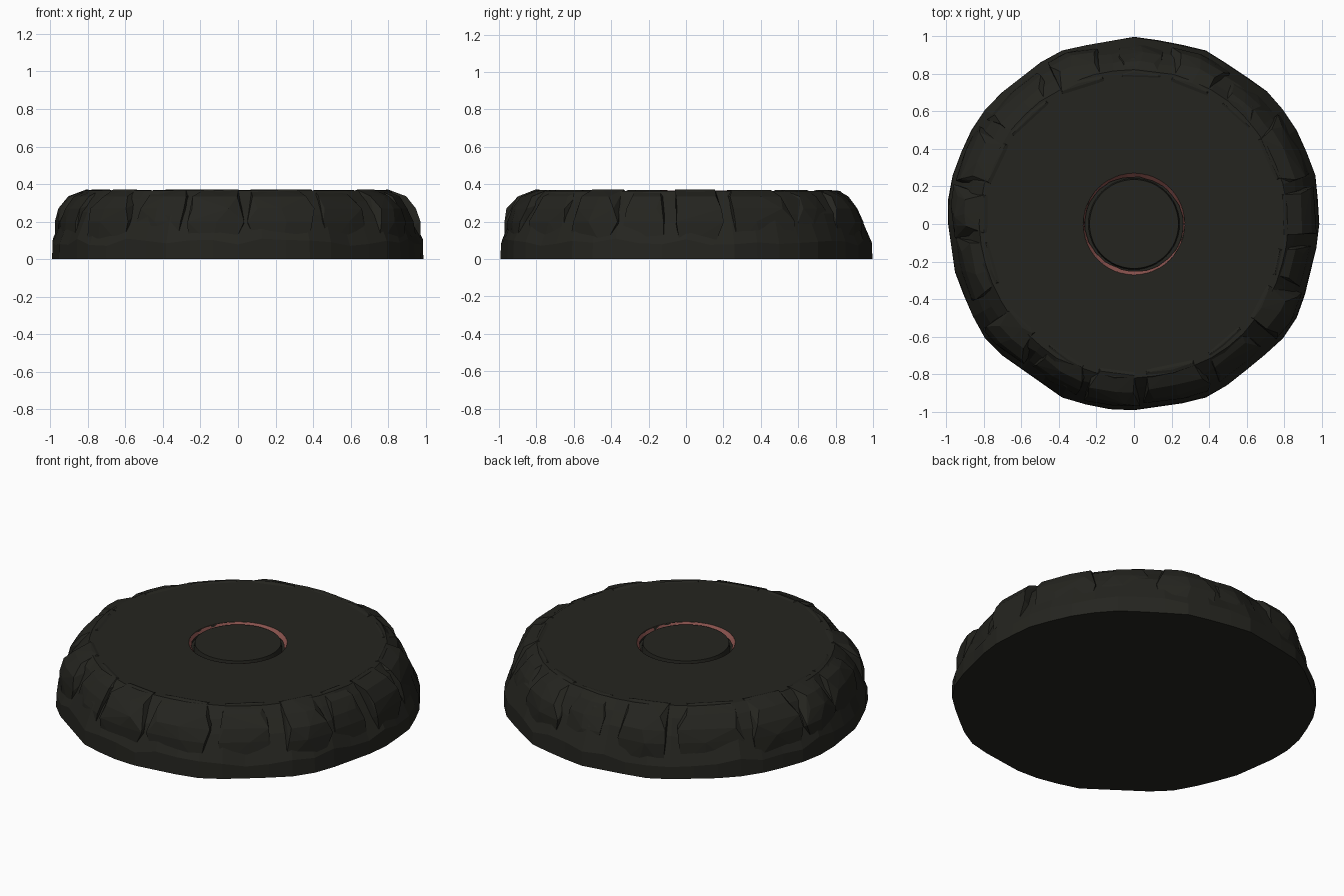
import bpy, bmesh, random
from math import sin, cos, radians, pi, atan2, hypot
from mathutils import Vector

if "Cube" in bpy.data.objects:
    bpy.data.objects.remove(bpy.data.objects["Cube"])

random.seed(7)

def material(name, col):
    m = bpy.data.materials.new(name)
    m.diffuse_color = (*col, 1)
    m.use_nodes = True
    m.node_tree.nodes["Principled BSDF"].inputs["Base Color"].default_value = m.diffuse_color
    return m

STONE = material("dark_stone", (0.018, 0.018, 0.014))
RED = material("red_glow", (0.25, 0.085, 0.075))

def finish(bm, name, mat):
    bmesh.ops.recalc_face_normals(bm, faces=bm.faces[:])
    me = bpy.data.meshes.new(name)
    bm.to_mesh(me)
    bm.free()
    me.materials.append(mat)
    ob = bpy.data.objects.new(name, me)
    bpy.context.collection.objects.link(ob)
    return ob

# plan outline of the base
OUTLINE = [(.99, -.05), (.97, .27), (.83, .58), (.74, .69), (.38, .93), (.02, 1.0),
           (-.38, .93), (-.46, .89), (-.73, .68), (-.86, .54), (-.97, .25), (-1, .07),
           (-.95, -.28), (-.81, -.6), (-.73, -.68), (-.36, -.94), (-.06, -1.0),
           (.36, -.94), (.51, -.85), (.79, -.62), (.88, -.5)]

def outline_radius(a):
    d = Vector((cos(a), sin(a)))
    best = 1.0
    for p, q in zip(OUTLINE, OUTLINE[1:] + OUTLINE[:1]):
        p, q = Vector(p), Vector(q)
        e = q - p
        n = Vector((e.y, -e.x)).normalized()
        if n.dot(d) > 0.3:
            best = min(best, n.dot(p) / n.dot(d))
    return best

def loft(bm, rings):
    loops = [[bm.verts.new(p) for p in r] for r in rings]
    for a, b in zip(loops, loops[1:]):
        for i in range(len(a)):
            j = (i + 1) % len(a)
            bm.faces.new((a[i], a[j], b[j], b[i]))
    return loops

def circle(r, z, n):
    return [(r * cos(2 * pi * i / n), r * sin(2 * pi * i / n), z) for i in range(n)]

# slab: chipped side, flat top, groove around the raised centre
N = 48
bm = bmesh.new()
rings = []
for f, z, jr, jz in [(1, 0, 0, 0), (1, .09, .005, .02), (.945, .23, .02, .025),
                     (.89, .315, .02, .01), (None, .365, .01, 0)]:
    ring = []
    for i in range(N):
        a = 2 * pi * i / N
        r = (.825 if f is None else outline_radius(a) * f) - random.uniform(0, jr)
        ring.append((r * cos(a), r * sin(a), z + random.uniform(-jz, jz)))
    rings.append(ring)
rings += [circle(.27, .365, N), circle(.262, .33, N), circle(.243, .33, N), circle(.237, .365, N)]
loops = loft(bm, rings)
bm.faces.new(loops[0])
bm.faces.new(loops[-1])
finish(bm, "stone_slab", STONE)

# flat-faced boulders bulging out of the slope: centre angle, half width, bulge
BOULDERS = [(4, 8, 1), (25, 11, .7), (48, 8, .3), (67, 10, .8), (88, 8, .2), (110, 10, .9),
            (133, 11, .6), (157, 10, .9), (176, 7, 1), (196, 10, .7), (222, 8, .9),
            (243, 10, .5), (262, 8, 1), (285, 11, .8), (308, 9, .5), (328, 8, 1), (346, 7, .6)]
for k, (mid, half, bulge) in enumerate(BOULDERS):
    bm = bmesh.new()
    for f, z, w in [(.985, .06, .8), (.945 + .04 * bulge, .2, 1), (.915 + .05 * bulge, .27, .85),
                    (.87 + .04 * bulge, .335, .75), (.815, .367 + .004 * bulge, .8)]:
        for s in (-1, 0, 1):
            a = radians(mid + s * half * w + random.uniform(-2, 2))
            r = f * outline_radius(a) - random.uniform(0, .012)
            bm.verts.new((r * cos(a), r * sin(a), z))
    for s in (-1, 1):
        a = radians(mid + s * half)
        for z in (.06, .34):
            bm.verts.new((.72 * cos(a), .72 * sin(a), z))
    res = bmesh.ops.convex_hull(bm, input=bm.verts[:])
    bmesh.ops.delete(bm, geom=list({g for g in res["geom_interior"] + res["geom_unused"]
                                    if isinstance(g, bmesh.types.BMVert)}), context='VERTS')
    finish(bm, f"edge_boulder_{k + 1}", STONE)

# uneven red ring lying in the groove
bm = bmesh.new()
inner, outer = [], []
for i in range(N):
    a = 2 * pi * i / N
    w = .014 + .007 * sin(2 * a - 1) + random.uniform(-.002, .003)
    inner.append(((.271 - w) * cos(a), (.271 - w) * sin(a), .345))
    outer.append((.271 * cos(a), .271 * sin(a), .366))
loft(bm, [outer, inner])
finish(bm, "red_ring", RED)
